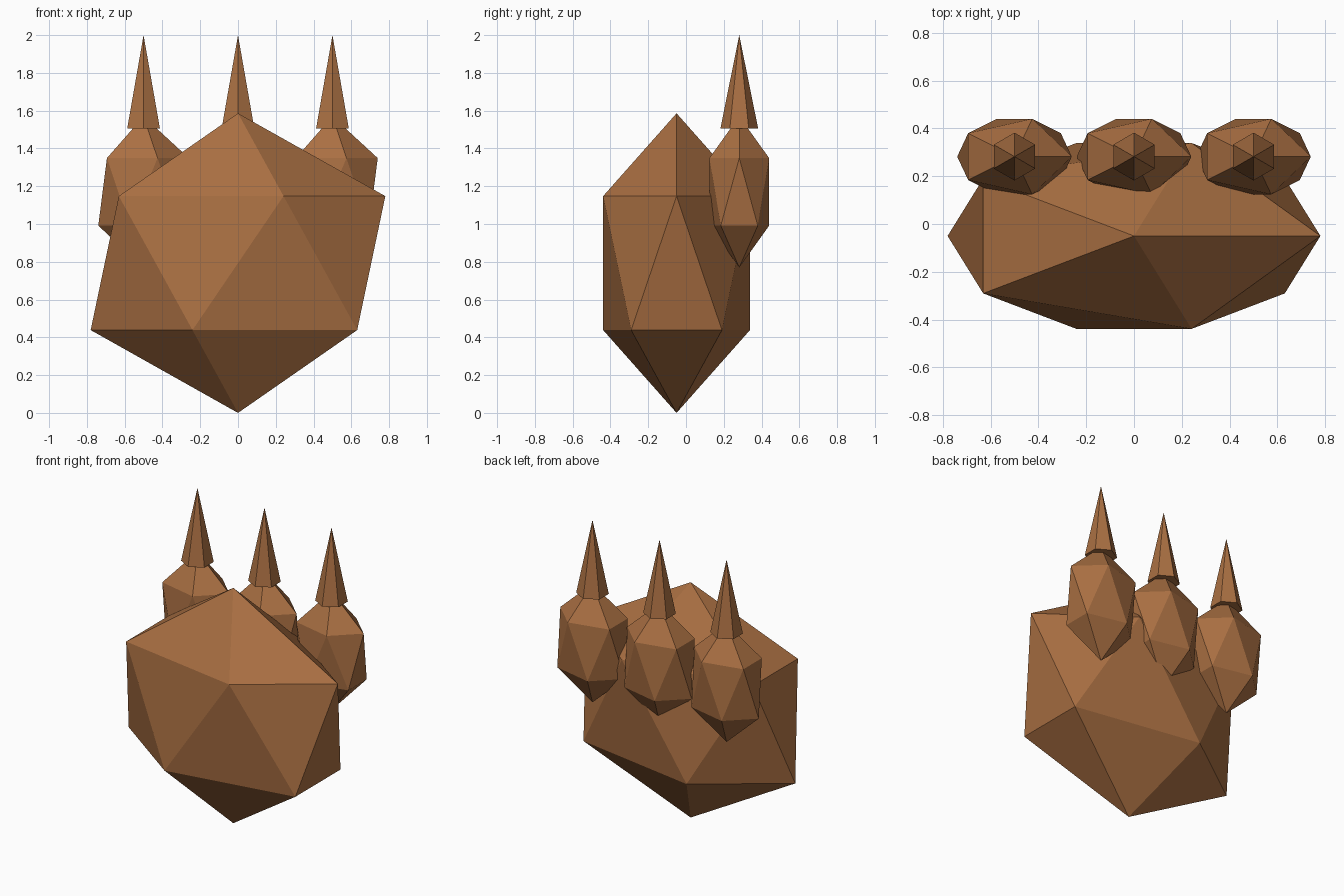
import bpy

if "Cube" in bpy.data.objects:
    bpy.data.objects.remove(bpy.data.objects["Cube"])

# Single warm brown for every part
brown = bpy.data.materials.new("warm_brown")
brown.diffuse_color = (0.40, 0.16, 0.055, 1.0)
brown.use_nodes = True
brown.node_tree.nodes["Principled BSDF"].inputs["Base Color"].default_value = brown.diffuse_color


def finish(name):
    obj = bpy.context.object
    obj.name = name
    obj.data.materials.append(brown)
    return obj


def faceted_ball(name, centre, radii):
    """Twenty-sided ball stretched to the given radii."""
    bpy.ops.mesh.primitive_ico_sphere_add(subdivisions=1, radius=1, location=centre)
    obj = finish(name)
    obj.scale = radii
    return obj


def spike(name, x, y, z_base, z_tip, radius):
    """Six-sided pointed cone."""
    bpy.ops.mesh.primitive_cone_add(vertices=6, radius1=radius, radius2=0,
                                    depth=z_tip - z_base,
                                    location=(x, y, (z_base + z_tip) / 2))
    return finish(name)


# Large faceted body
faceted_ball("body", (0, -0.05, 0.793), (0.872, 0.457, 0.793))

# Row of three bulbs behind the body, each topped by a spike
for side, x in (("left", -0.5), ("middle", 0), ("right", 0.5)):
    faceted_ball(side + "_bulb", (x, 0.282, 1.17), (0.268, 0.186, 0.40))
    spike(side + "_spike", x, 0.282, 1.505, 2.0, 0.10)
